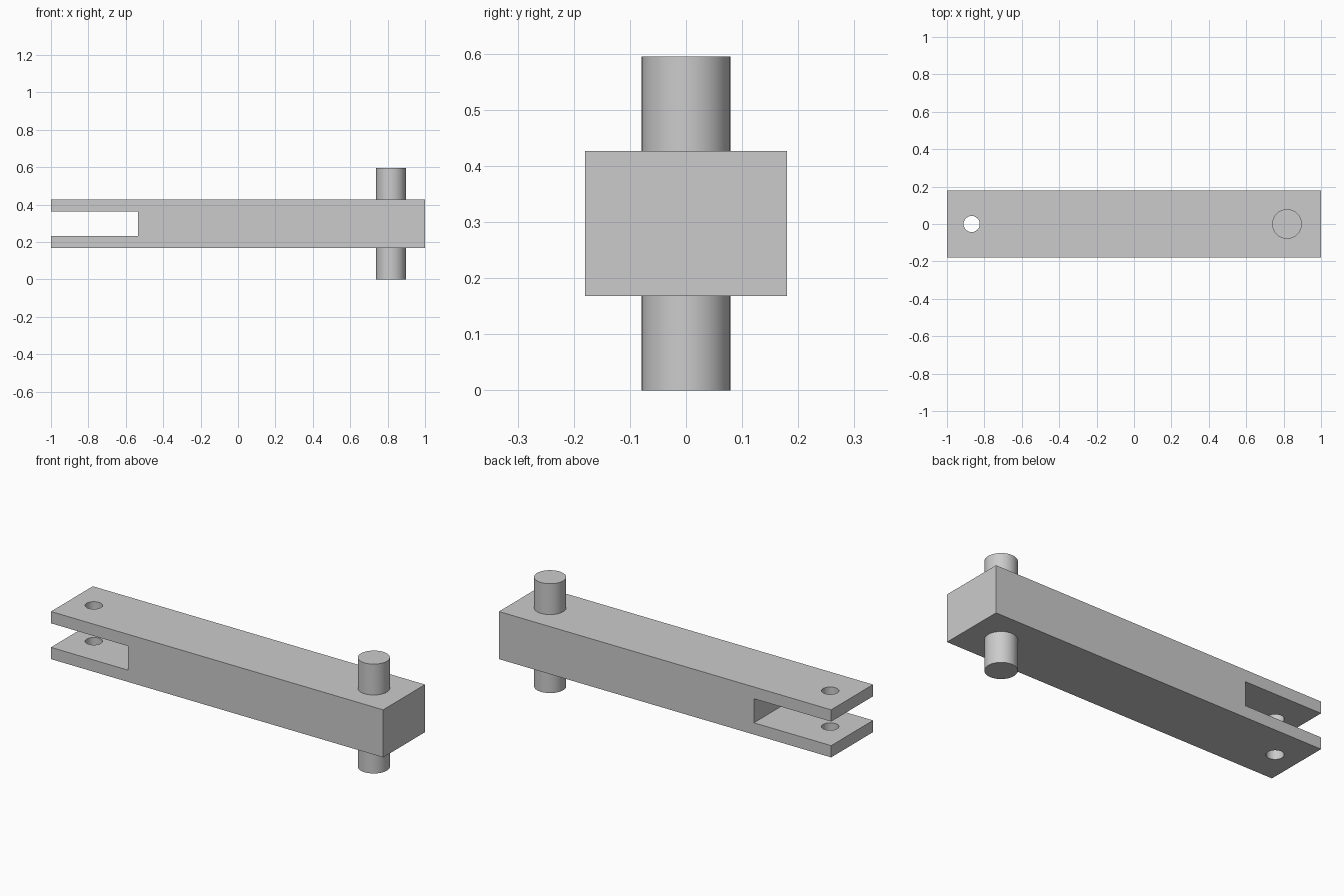
import bpy
import bmesh

if "Cube" in bpy.data.objects:
    bpy.data.objects.remove(bpy.data.objects["Cube"], do_unlink=True)

BAR_LOW, BAR_HIGH = 0.168, 0.427
SLOT_LOW, SLOT_HIGH, SLOT_END = 0.232, 0.363, -0.535
HALF_WIDTH = 0.18
PIN_X, HOLE_X = 0.818, -0.868

grey = bpy.data.materials.new("plain_grey")
grey.use_nodes = True
colour = (0.6, 0.6, 0.6, 1)
grey.diffuse_color = colour
grey.node_tree.nodes["Principled BSDF"].inputs["Base Color"].default_value = colour


def cylinder(name, x, radius, low, high):
    bpy.ops.mesh.primitive_cylinder_add(
        vertices=64, radius=radius, depth=high - low, location=(x, 0, (low + high) / 2))
    obj = bpy.context.object
    obj.name = name
    obj.data.materials.append(grey)
    return obj


# Forked bar: side profile with an open slot, extruded across the width
profile = [(-1, BAR_LOW), (1, BAR_LOW), (1, BAR_HIGH), (-1, BAR_HIGH),
           (-1, SLOT_HIGH), (SLOT_END, SLOT_HIGH), (SLOT_END, SLOT_LOW), (-1, SLOT_LOW)]
bm = bmesh.new()
side = bm.faces.new([bm.verts.new((x, -HALF_WIDTH, z)) for x, z in profile])
extruded = bmesh.ops.extrude_face_region(bm, geom=[side])["geom"]
bmesh.ops.translate(bm, vec=(0, 2 * HALF_WIDTH, 0),
                    verts=[v for v in extruded if isinstance(v, bmesh.types.BMVert)])
bmesh.ops.recalc_face_normals(bm, faces=bm.faces)
mesh = bpy.data.meshes.new("forked_bar")
bm.to_mesh(mesh)
bm.free()
mesh.materials.append(grey)
bar = bpy.data.objects.new("forked_bar", mesh)
bpy.context.collection.objects.link(bar)

# Hole drilled through both fork plates
drill = cylinder("hole_cutter", HOLE_X, 0.043, 0, 0.6)
cut = bar.modifiers.new("fork_hole", "BOOLEAN")
cut.operation = "DIFFERENCE"
cut.solver = "EXACT"
cut.object = drill
bpy.ops.object.select_all(action="DESELECT")
bar.select_set(True)
bpy.context.view_layer.objects.active = bar
bpy.ops.object.modifier_apply(modifier=cut.name)
bpy.data.objects.remove(drill, do_unlink=True)
bpy.ops.object.shade_smooth_by_angle()

# Pivot pin standing through the solid end
pin = cylinder("pivot_pin", PIN_X, 0.079, 0, 0.595)
bpy.ops.object.shade_smooth_by_angle()
